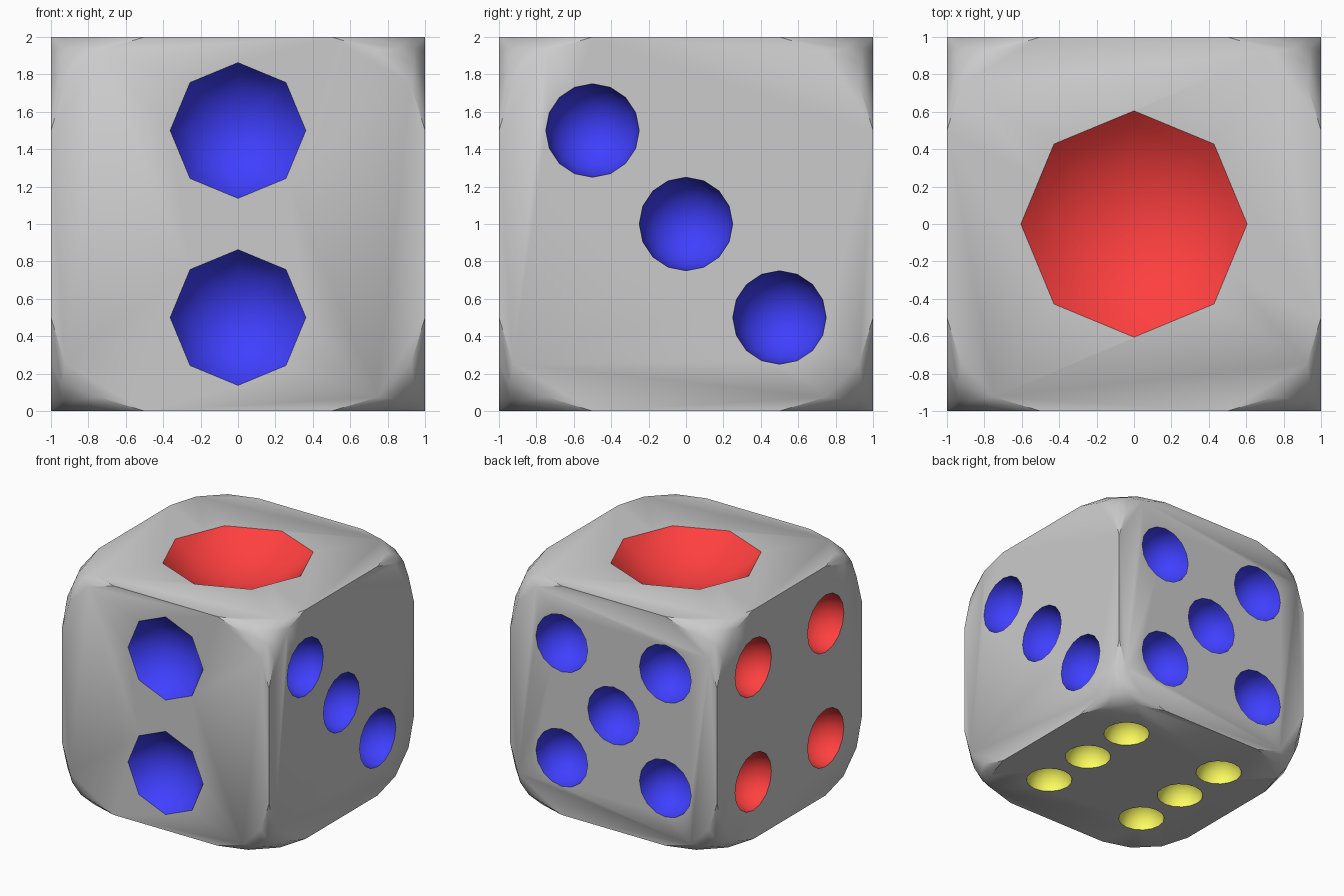
import bpy, bmesh, math
from mathutils import Vector

if "Cube" in bpy.data.objects:
    bpy.data.objects.remove(bpy.data.objects["Cube"])

GREY, RED, BLUE, YELLOW = range(4)
COLOURS = [("grey", (0.8, 0.8, 0.8, 1)), ("red", (1, 0.05, 0.05, 1)),
           ("blue", (0.05, 0.05, 1, 1)), ("yellow", (1, 1, 0.12, 1))]
mats = []
for name, col in COLOURS:
    m = bpy.data.materials.new(name)
    m.diffuse_color = col
    m.use_nodes = True
    m.node_tree.nodes["Principled BSDF"].inputs["Base Color"].default_value = m.diffuse_color
    mats.append(m)


def make_object(name, bm):
    bmesh.ops.recalc_face_normals(bm, faces=bm.faces[:])
    me = bpy.data.meshes.new(name)
    bm.to_mesh(me)
    bm.free()
    for m in mats:
        me.materials.append(m)
    ob = bpy.data.objects.new(name, me)
    bpy.context.collection.objects.link(ob)
    return ob


def add_pip(bm, centre, normal, r, depth, sides, mat):
    """Solid bowl: spherical cap below the face, short collar above it."""
    rot = Vector(normal).to_track_quat('Z', 'Y')
    R = (r * r + depth * depth) / (2 * depth)
    rim = math.acos((R - depth) / R)
    steps = 6
    prof = [(r, 0.1)]
    for i in range(steps, 0, -1):
        a = rim * i / steps
        prof.append((R * math.sin(a), (R - depth) - R * math.cos(a)))
    place = lambda x, y, z: bm.verts.new(Vector(centre) + rot @ Vector((x, y, z)))
    rings = []
    for rad, z in prof:
        rings.append([place(rad * math.cos(2 * math.pi * k / sides),
                            rad * math.sin(2 * math.pi * k / sides), z)
                      for k in range(sides)])
    pole = place(0, 0, -depth)
    faces = [bm.faces.new(rings[0])]
    for k in range(sides):
        j = (k + 1) % sides
        for a, b in zip(rings, rings[1:]):
            faces.append(bm.faces.new((a[k], a[j], b[j], b[k])))
        faces.append(bm.faces.new((rings[-1][k], rings[-1][j], pole)))
    for f in faces:
        f.material_index = mat


# die body: cube with rounded corners
bm = bmesh.new()
bmesh.ops.create_cube(bm, size=2)
bmesh.ops.translate(bm, verts=bm.verts[:], vec=(0, 0, 1))
bmesh.ops.bevel(bm, geom=bm.verts[:], offset=0.5, offset_type='OFFSET',
                segments=3, profile=0.5, affect='VERTICES')
for f in bm.faces:
    f.material_index = GREY
body = make_object("die_body", bm)

# pip cutters
corners = [(a, b) for a in (-0.5, 0.5) for b in (-0.5, 0.5)]
bm = bmesh.new()
add_pip(bm, (0, 0, 2), (0, 0, 1), 0.605, 0.25, 8, RED)               # one
for z in (0.5, 1.5):                                                  # two
    add_pip(bm, (0, -1, z), (0, -1, 0), 0.363, 0.24, 8, BLUE)
for t in (-0.5, 0, 0.5):                                              # three
    add_pip(bm, (1, t, 1 - t), (1, 0, 0), 0.25, 0.245, 16, BLUE)
for a, b in corners:                                                  # four
    add_pip(bm, (-1, a, 1 + b), (-1, 0, 0), 0.25, 0.245, 16, RED)
for a, b in corners + [(0, 0)]:                                       # five
    add_pip(bm, (a, 1, 1 + b), (0, 1, 0), 0.25, 0.245, 16, BLUE)
for x in (-0.5, 0.5):                                                 # six
    for y in (-0.5, 0, 0.5):
        add_pip(bm, (x, y, 0), (0, 0, -1), 0.19, 0.185, 16, YELLOW)
cutter = make_object("pip_cutters", bm)
cutter.hide_render = True

# carve the pips
mod = body.modifiers.new("pips", 'BOOLEAN')
mod.operation = 'DIFFERENCE'
mod.solver = 'EXACT'
mod.object = cutter
bpy.context.view_layer.objects.active = body
cutter.select_set(False)
body.select_set(True)
bpy.ops.object.modifier_apply(modifier=mod.name)
bpy.data.objects.remove(cutter, do_unlink=True)
bpy.ops.object.shade_smooth_by_angle(angle=math.radians(40))
